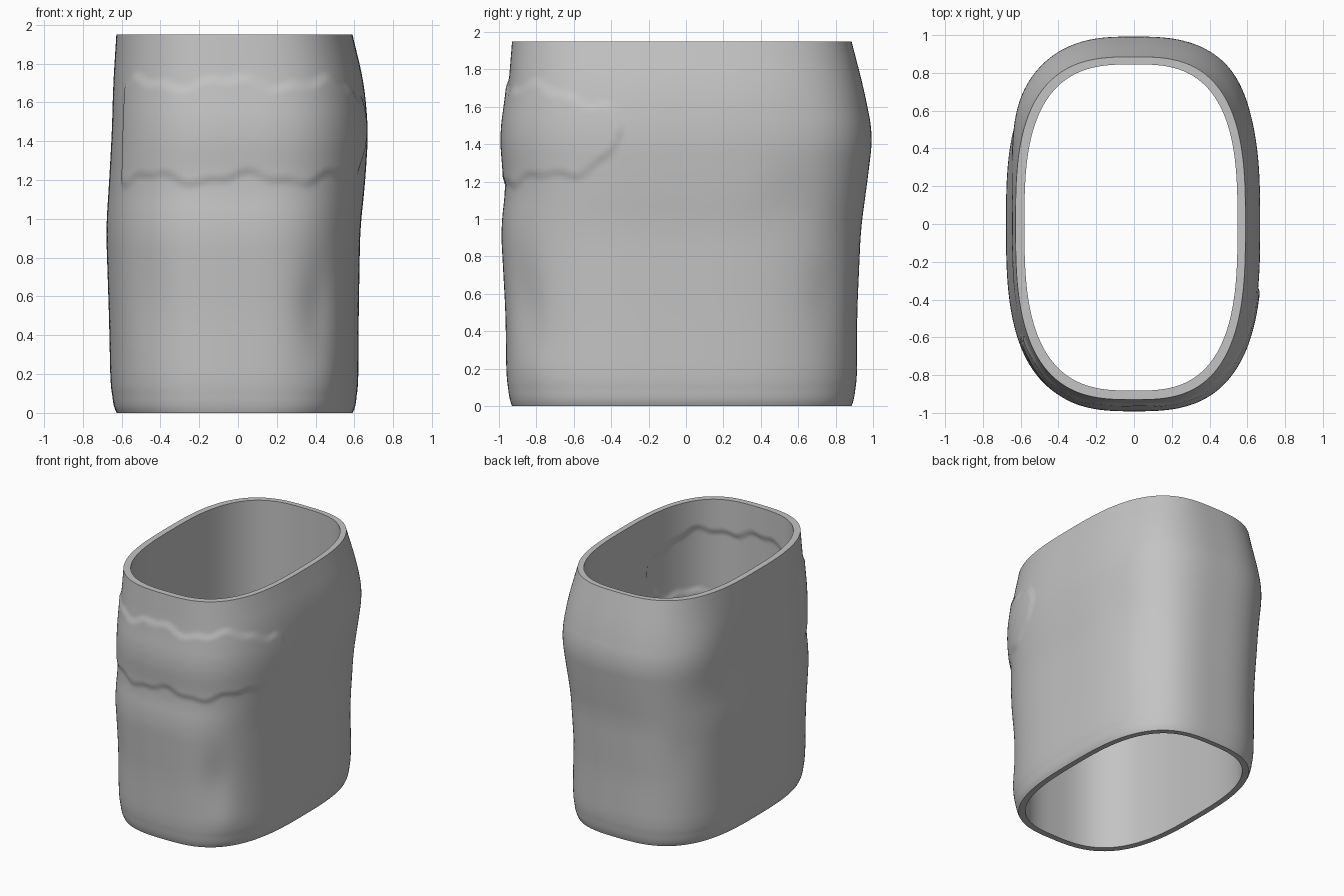
import bpy, bmesh, math

cube = bpy.data.objects.get("Cube")
if cube:
    bpy.data.objects.remove(cube)

HEIGHT, ROWS, SEGS, POWER = 1.95, 110, 240, 2.9

# Half-widths of the uneven outer wall at each level
LEVELS = [0, 0.04, 0.13, 0.5, 0.95, 1.18, 1.45, 1.7, 1.95]
PLUS_X = [0.59, 0.61, 0.62, 0.622, 0.63, 0.655, 0.672, 0.65, 0.59]
MINUS_X = [0.625, 0.645, 0.657, 0.665, 0.68, 0.665, 0.65, 0.643, 0.627]
BACK = [0.885, 0.9, 0.915, 0.915, 0.935, 0.967, 1.0, 0.95, 0.885]
FRONT = [0.93, 0.945, 0.96, 0.965, 0.99, 0.963, 0.985, 0.95, 0.93]

# Soft dents and swellings: angle, height, angular spread, vertical spread, depth
DENTS = [(-1.13, 0.55, 0.11, 0.22, -0.02), (-1.05, 0.2, 0.12, 0.12, 0.008),
         (1.0, 0.6, 0.12, 0.2, -0.008), (2.15, 0.75, 0.15, 0.25, -0.008),
         (1.0, 1.45, 0.2, 0.25, 0.01), (2.3, 1.5, 0.28, 0.25, 0.032),
         (-2.05, 0.6, 0.14, 0.25, -0.008), (0.75, 1.1, 0.18, 0.15, -0.008)]


def linear(values, z):
    for i in range(len(LEVELS) - 1):
        if z <= LEVELS[i + 1]:
            u = (z - LEVELS[i]) / (LEVELS[i + 1] - LEVELS[i])
            return values[i] + u * (values[i + 1] - values[i])
    return values[-1]


def profile(values, z):
    reach = max(0, min(0.09, z, HEIGHT - z))
    return sum(linear(values, z + reach * k / 3) for k in range(-3, 4)) / 7


def oval(angle, px, mx, back, front):
    c, s = math.cos(angle), math.sin(angle)
    a, b = (px if c > 0 else mx), (back if s > 0 else front)
    return ((abs(c) / a) ** POWER + (abs(s) / b) ** POWER) ** (-1 / POWER)


def patch(angle, z):
    """1 inside the ragged-edged band around the front, 0 outside."""
    s = math.atan2(math.cos(angle), -math.sin(angle))
    if not -0.78 < s < 1.08:
        return 0
    taper = math.sqrt(1 - max(0, (s - 0.4) / 0.68) ** 2)
    top = 1.5 + 0.22 * taper + 0.025 * math.sin(11 * s + 2) + 0.014 * math.sin(27 * s)
    low = 1.44 - 0.25 * taper + 0.025 * math.sin(12 * s + 1) + 0.012 * math.sin(29 * s)
    return max(0, min(1, min(top - z, z - low) / 0.04))


def outer_radius(angle, z):
    r = oval(angle, *(profile(p, z) for p in (PLUS_X, MINUS_X, BACK, FRONT)))
    for a, h, wa, wh, depth in DENTS:
        d = math.remainder(angle - a, math.tau)
        r += depth * math.exp(-(d / wa) ** 2 - ((z - h) / wh) ** 2)
    return r + 0.012 * patch(angle, z)


def inner_radius(angle, z):
    return oval(angle, 0.548, 0.58, 0.845, 0.882) + 0.015 * patch(angle, z)


def wall(bm, radius):
    rings = []
    for row in range(ROWS + 1):
        z = HEIGHT * row / ROWS
        ring = []
        for k in range(SEGS):
            a = math.tau * k / SEGS
            r = radius(a, z)
            ring.append(bm.verts.new((r * math.cos(a), r * math.sin(a), z)))
        rings.append(ring)
    for low, high in zip(rings, rings[1:]):
        join(bm, low, high)
    return rings


def join(bm, low, high):
    for k in range(SEGS):
        n = (k + 1) % SEGS
        bm.faces.new((low[k], low[n], high[n], high[k]))


# Grey material
grey = bpy.data.materials.new("plain_grey")
grey.use_nodes = True
colour = (0.55, 0.55, 0.55, 1)
grey.diffuse_color = colour
grey.node_tree.nodes["Principled BSDF"].inputs["Base Color"].default_value = colour

# Open sleeve: outer wall, inner wall and two flat rims
bm = bmesh.new()
outer = wall(bm, outer_radius)
inner = wall(bm, inner_radius)
for end in (0, -1):
    join(bm, outer[end], inner[end])
bmesh.ops.recalc_face_normals(bm, faces=bm.faces)
mesh = bpy.data.meshes.new("sleeve")
bm.to_mesh(mesh)
bm.free()
mesh.materials.append(grey)
sleeve = bpy.data.objects.new("sleeve", mesh)
bpy.context.collection.objects.link(sleeve)
bpy.ops.object.select_all(action="DESELECT")
sleeve.select_set(True)
bpy.context.view_layer.objects.active = sleeve
bpy.ops.object.shade_smooth_by_angle(angle=math.radians(40))
